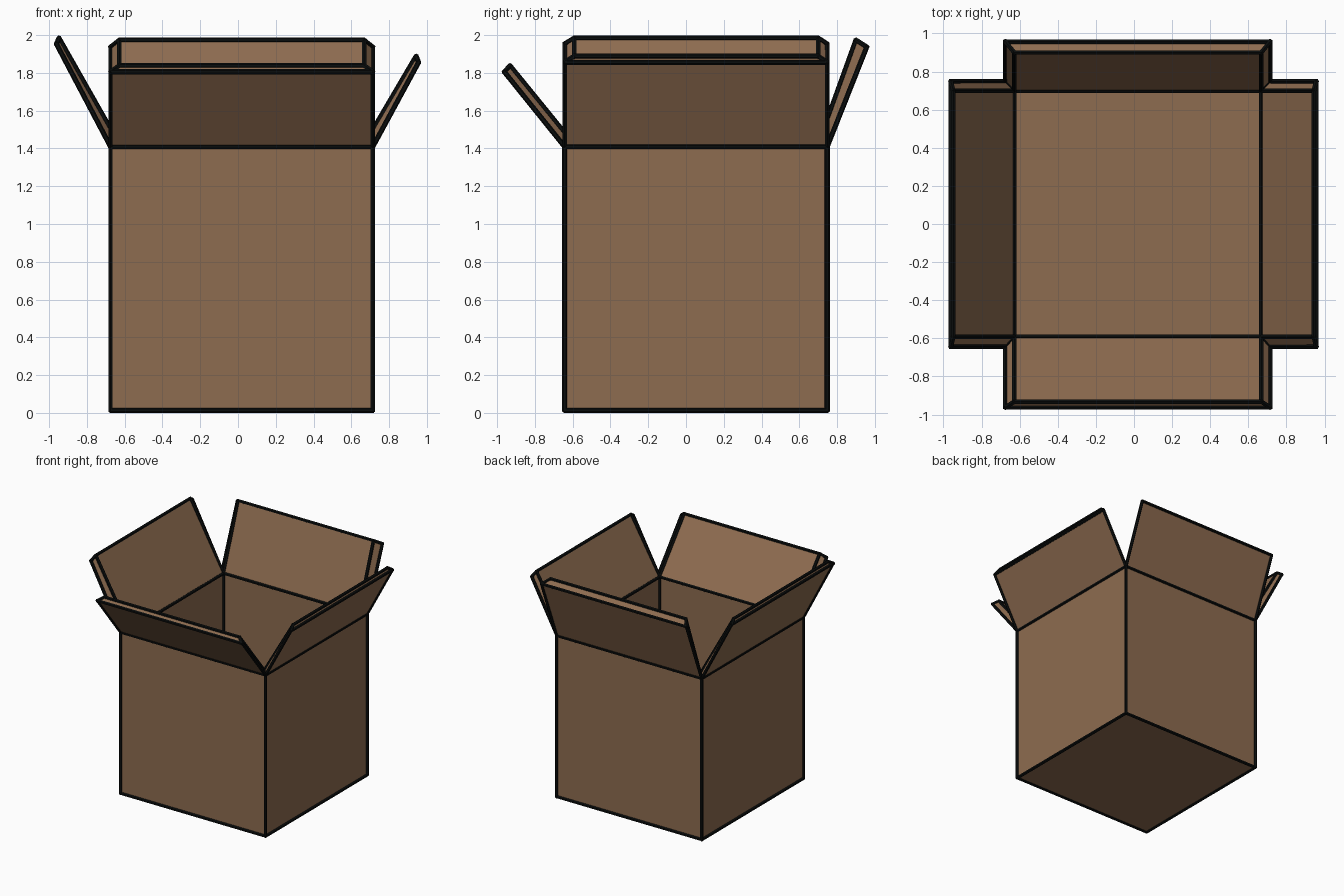
import bpy, bmesh
from mathutils import Vector, Matrix

if "Cube" in bpy.data.objects:
    bpy.data.objects.remove(bpy.data.objects["Cube"])

LINE = 0.0135   # radius of the ink line along every edge


def material(name, rgb):
    m = bpy.data.materials.new(name)
    m.diffuse_color = (*rgb, 1)
    m.use_nodes = True
    m.node_tree.nodes["Principled BSDF"].inputs["Base Color"].default_value = m.diffuse_color
    return m


def finish(bm, name, mat):
    me = bpy.data.meshes.new(name)
    bm.to_mesh(me)
    bm.free()
    me.materials.append(mat)
    ob = bpy.data.objects.new(name, me)
    bpy.context.collection.objects.link(ob)
    return ob


def skin(bm, x0, x1, y0, y1, floor, hinge, tips):
    """One skin of the carton: floor, four walls and four splayed flaps."""
    xy = [(x0, y0), (x1, y0), (x1, y1), (x0, y1)]
    low = [bm.verts.new((x, y, floor)) for x, y in xy]
    top = [bm.verts.new((x, y, hinge)) for x, y in xy]
    bm.faces.new(low[::-1])
    flaps = []
    for i, (reach, z) in enumerate(tips):
        j = (i + 1) % 4
        bm.faces.new((low[i], low[j], top[j], top[i]))
        ends = []
        for x, y in (xy[i], xy[j]):
            ends.append(bm.verts.new((x, reach, z) if i % 2 == 0 else (reach, y, z)))
        loop = (top[i], top[j], ends[1], ends[0])
        bm.faces.new(loop)
        flaps.append(loop)
    return flaps


card = material("cardboard", (0.27, 0.15, 0.08))
ink = material("ink", (0.003, 0.004, 0.004))

# Carton: outer and inner skins (flap tips listed front, right, back, left)
bm = bmesh.new()
outer = skin(bm, -0.675, 0.714, -0.643, 0.748, 0.0135, 1.41,
             [(-0.962, 1.806), (0.956, 1.856), (0.957, 1.938), (-0.961, 1.953)])
inner = skin(bm, -0.628, 0.668, -0.592, 0.70, 0.055, 1.42,
             [(-0.932, 1.838), (0.943, 1.888), (0.90, 1.974), (-0.948, 1.984)])

# Rims joining the skins around the three free sides of each flap
for o, n in zip(outer, inner):
    for a, b in ((1, 2), (2, 3), (3, 0)):
        bm.faces.new((o[a], o[b], n[b], n[a]))
bmesh.ops.recalc_face_normals(bm, faces=bm.faces)
# The skins form one closed body, so turn the inner skin to face the cavity
edges = [(e.verts[0].co.copy(), e.verts[1].co.copy()) for e in bm.edges]
finish(bm, "open_carton", card)

# Ink lines: a thin bar along every edge of the carton
bm = bmesh.new()
for a, b in edges:
    d = b - a
    turn = d.to_track_quat('Z', 'Y').to_matrix().to_4x4()
    bmesh.ops.create_cone(bm, cap_ends=True, segments=6, radius1=LINE, radius2=LINE,
                          depth=d.length + LINE * 0.8,
                          matrix=Matrix.Translation((a + b) / 2) @ turn)
finish(bm, "edge_lines", ink)
